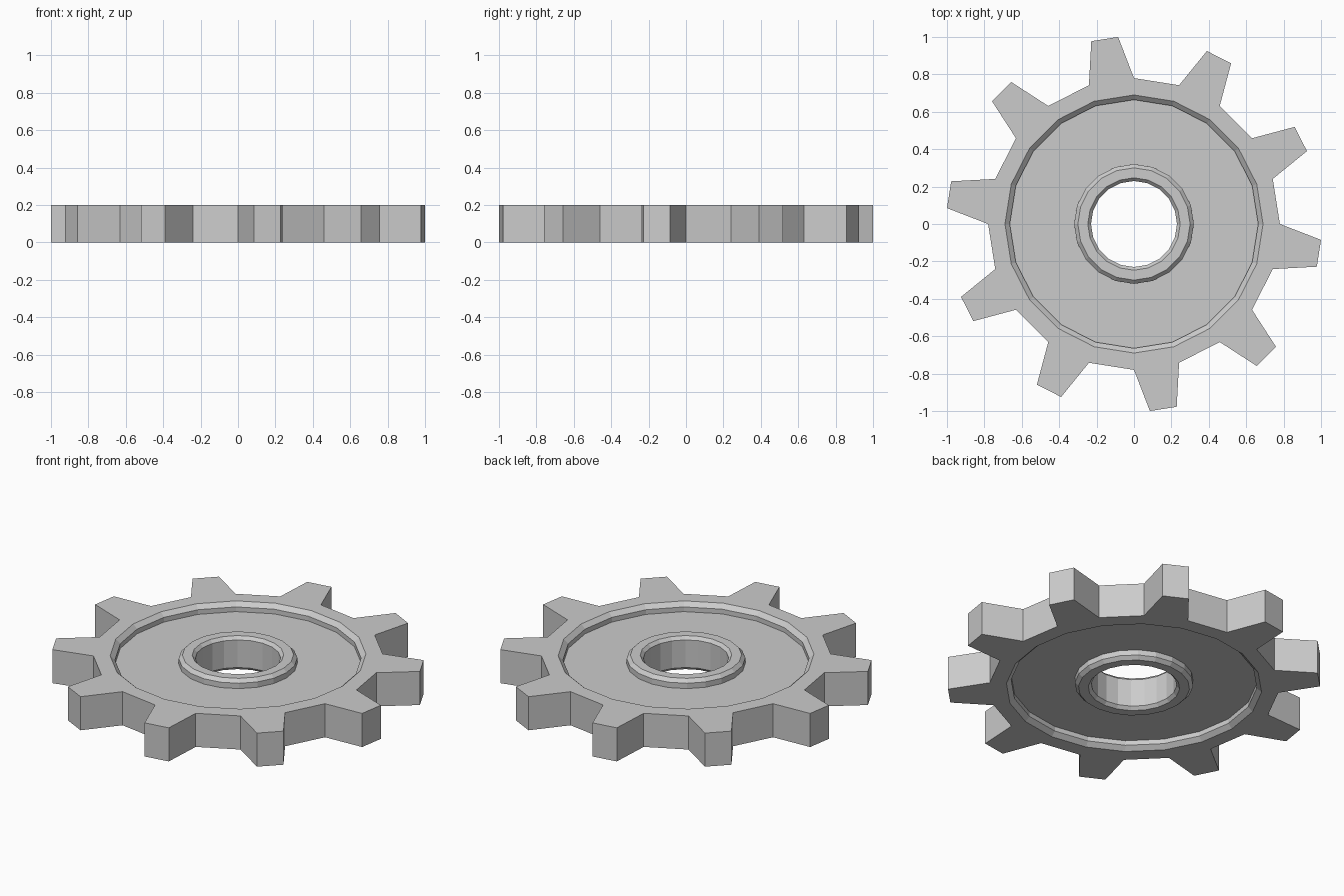
import bpy, bmesh, math

if "Cube" in bpy.data.objects:
    bpy.data.objects.remove(bpy.data.objects["Cube"])

SIDES = 20
MID = 0.1
ROOT_R, TIP_R, TIP_HALF = 0.78, 1.0036, math.radians(4.15)
STEP = 2 * math.pi / SIDES

# Upper half of the section (radius, height): rim, recess, hub, bore
upper = [(ROOT_R, 0.20), (0.69, 0.20), (0.664, 0.176), (0.664, 0.148),
         (0.32, 0.148), (0.32, 0.18), (0.30, 0.20), (0.247, 0.20), (0.23, 0.182)]
# Underside mirrors the top
profile = upper + [(r, 2 * MID - z) for r, z in reversed(upper)]

# Sprocket body: section revolved around z
bm = bmesh.new()
rings = [[bm.verts.new((r * math.cos(STEP * j), r * math.sin(STEP * j), z))
          for j in range(SIDES)] for r, z in profile]
tooth_faces = []
for i in range(len(rings)):
    a, b = rings[i], rings[(i + 1) % len(rings)]
    for j in range(SIDES):
        k = (j + 1) % SIDES
        f = bm.faces.new((a[j], a[k], b[k], b[j]))
        if i == len(rings) - 1 and j % 2 == 1:
            tooth_faces.append(f)

# Teeth: every other outer face pulled out and narrowed at the tip
for f in bmesh.ops.extrude_discrete_faces(bm, faces=tooth_faces)["faces"]:
    c = f.calc_center_median()
    mid_angle = math.atan2(c.y, c.x)
    for v in f.verts:
        side = 1 if c.x * v.co.y - c.y * v.co.x > 0 else -1
        t = mid_angle + side * TIP_HALF
        v.co.x, v.co.y = TIP_R * math.cos(t), TIP_R * math.sin(t)

bmesh.ops.remove_doubles(bm, verts=bm.verts, dist=1e-5)
bmesh.ops.recalc_face_normals(bm, faces=bm.faces)
mesh = bpy.data.meshes.new("toothed_wheel")
bm.to_mesh(mesh)
bm.free()
bpy.context.collection.objects.link(bpy.data.objects.new("toothed_wheel", mesh))
